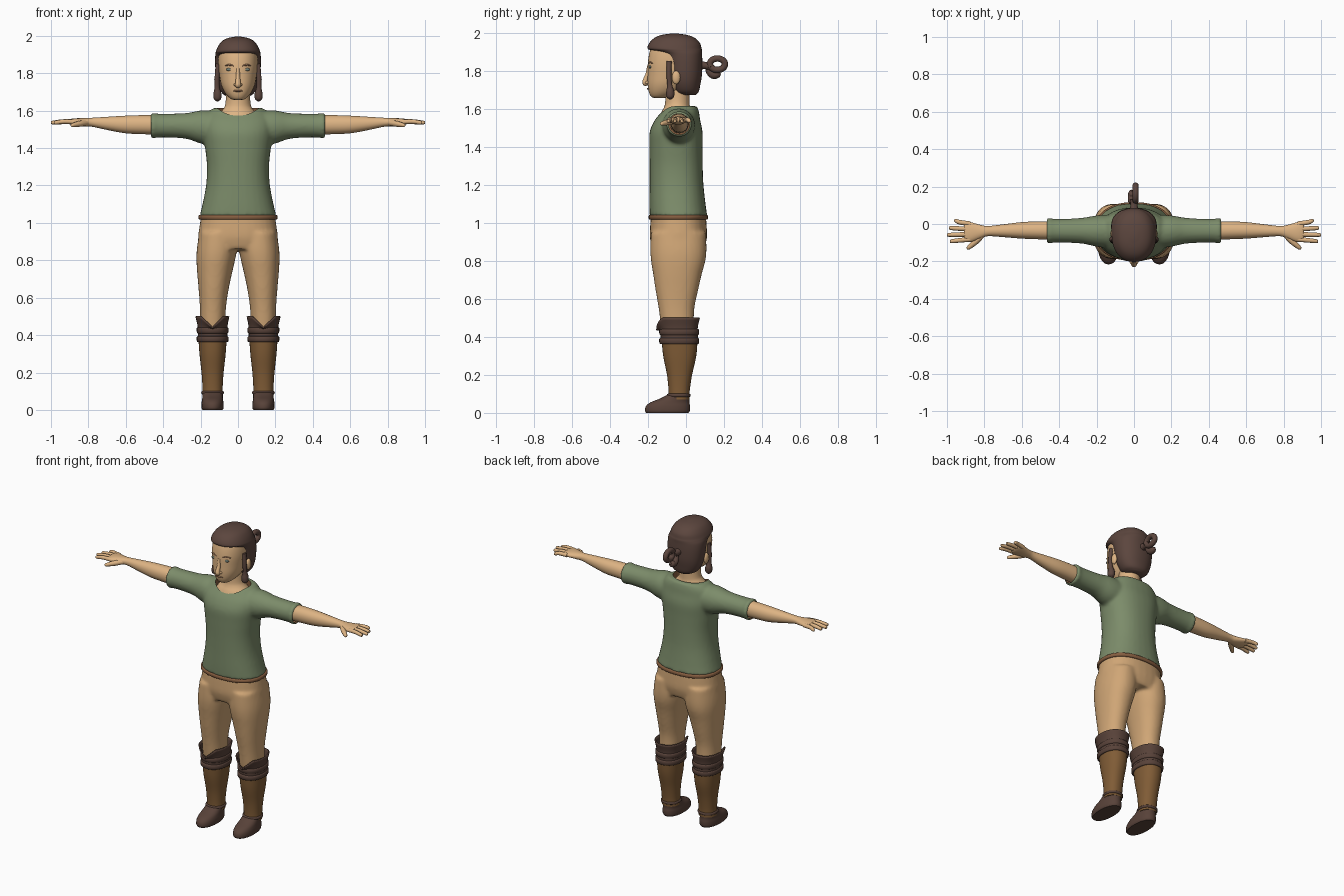
import bpy, bmesh, math
from mathutils import Vector


def colour(name, *rgb):
    m = bpy.data.materials.new(name)
    m.diffuse_color = [((c / 255 + .055) / 1.055) ** 2.4 for c in rgb] + [1]
    return m


SKIN = colour("skin", 222, 180, 132)
PANTS = colour("tan cloth", 208, 166, 118)
SHIRT = colour("green cloth", 124, 140, 106)
HAIR = colour("brown hair", 92, 70, 62)
DARK = colour("dark leather", 88, 66, 57)
BOOT = colour("boot leather", 128, 92, 54)
BELT = colour("belt leather", 134, 94, 64)
EYE = colour("grey green eye", 118, 132, 122)
BROW = colour("brow and lip", 176, 132, 98)


def make(name, bm, mat, mirror=False):
    bmesh.ops.recalc_face_normals(bm, faces=bm.faces)
    me = bpy.data.meshes.new(name)
    bm.to_mesh(me)
    bm.free()
    me.materials.append(mat)
    ob = bpy.data.objects.new(name, me)
    bpy.context.collection.objects.link(ob)
    if mirror:
        ob.modifiers.new("mirror", 'MIRROR').use_mirror_merge = False
    return ob


def smooth_path(pts, steps):
    """Catmull-Rom through tuples of any length."""
    P = [Vector(p) for p in pts]
    P = [2 * P[0] - P[1]] + P + [2 * P[-1] - P[-2]]
    out = []
    for a, b, c, d in zip(P, P[1:], P[2:], P[3:]):
        for i in range(steps):
            t = i / steps
            out.append(.5 * (2 * b + (c - a) * t + (2 * a - 5 * b + 4 * c - d) * t * t
                             + (3 * b - a - 3 * c + d) * t ** 3))
    return out + [P[-2]]


def loft(name, rings, mat, axis='z', n=2.2, sides=32, steps=4, mirror=False, cap=True, warp=None):
    """Rings are (position on axis, centre 1, centre 2, radius 1, radius 2)."""
    bm = bmesh.new()
    rows = []
    for t, c1, c2, r1, r2 in smooth_path(rings, steps):
        row = []
        for i in range(sides):
            a = 2 * math.pi * i / sides
            c, s = math.cos(a), math.sin(a)
            u = c1 + r1 * math.copysign(abs(c) ** (2 / n), c)
            v = c2 + r2 * math.copysign(abs(s) ** (2 / n), s)
            p = (u, v, t) if axis == 'z' else (t, u, v)
            row.append(bm.verts.new(warp(*p) if warp else p))
        rows.append(row)
    for A, B in zip(rows, rows[1:]):
        for i in range(sides):
            j = (i + 1) % sides
            bm.faces.new((A[i], A[j], B[j], B[i]))
    if cap:
        bm.faces.new(rows[0])
        bm.faces.new(rows[-1])
    return make(name, bm, mat, mirror)


def tube(name, pts, mat, mirror=False, sides=12, steps=5):
    """Round tube along points (x, y, z, radius), with pinched round ends."""
    path = smooth_path(pts, steps)
    bm = bmesh.new()
    rows = []
    side = None
    for k, p in enumerate(path):
        d = (path[min(k + 1, len(path) - 1)].to_3d() - path[max(k - 1, 0)].to_3d()).normalized()
        if side is None:
            side = d.orthogonal()
        side = (side - d * side.dot(d)).normalized()
        up = d.cross(side)
        rows.append([bm.verts.new(p.to_3d() + p[3] * (side * math.cos(a) + up * math.sin(a)))
                     for a in (2 * math.pi * i / sides for i in range(sides))])
    for A, B in zip(rows, rows[1:]):
        for i in range(sides):
            j = (i + 1) % sides
            bm.faces.new((A[i], A[j], B[j], B[i]))
    bm.faces.new(rows[0])
    bm.faces.new(rows[-1])
    return make(name, bm, mat, mirror)


def blob(name, loc, size, mat, mirror=False):
    bm = bmesh.new()
    bmesh.ops.create_uvsphere(bm, u_segments=20, v_segments=12, radius=1)
    bmesh.ops.scale(bm, vec=size, verts=bm.verts)
    bmesh.ops.translate(bm, vec=loc, verts=bm.verts)
    return make(name, bm, mat, mirror)


def bake(ob):
    dg = bpy.context.evaluated_depsgraph_get()
    me = bpy.data.meshes.new_from_object(ob.evaluated_get(dg))
    ob.modifiers.clear()
    ob.data = me


def fuse(a, b):
    """Blend two closed shapes into one smooth skin."""
    bake(b)
    with bpy.context.temp_override(active_object=a, object=a, selected_editable_objects=[a, b],
                                   selected_objects=[a, b]):
        bpy.ops.object.join()
    r = a.modifiers.new("remesh", 'REMESH')
    r.mode, r.voxel_size = 'VOXEL', .01
    s = a.modifiers.new("smooth", 'SMOOTH')
    s.factor, s.iterations = .5, 6
    return a


# Shirt: torso and sleeves blended, neck and sleeve openings cut out
shirt = loft("shirt", [(1.035, 0, -.04, .206, .152), (1.1, 0, -.045, .19, .148), (1.2, 0, -.05, .171, .142),
                       (1.3, 0, -.052, .166, .14), (1.4, 0, -.053, .176, .14), (1.48, 0, -.052, .187, .139),
                       (1.54, 0, -.045, .187, .12), (1.585, 0, -.03, .165, .098), (1.615, 0, -.025, .13, .083)],
             SHIRT, n=2.3)
sleeve = loft("sleeve", [(.08, -.04, 1.505, .09, .09), (.19, -.038, 1.512, .085, .09), (.27, -.036, 1.518, .07, .07),
                         (.36, -.036, 1.52, .064, .064), (.435, -.036, 1.52, .064, .064),
                         (.445, -.036, 1.52, .068, .068), (.468, -.036, 1.52, .068, .068)], SHIRT, 'x', 2, mirror=True)
fuse(shirt, sleeve)
neck_hole = loft("neck_cutter", [(1.52, 0, -.05, .115, .088), (1.8, 0, -.05, .115, .088)], BELT, n=2, steps=1)
arm_hole = loft("sleeve_cutter", [(.41, -.036, 1.52, .056, .056), (.6, -.036, 1.52, .056, .056)],
                BELT, 'x', 2, steps=1, mirror=True)
for cutter in (neck_hole, arm_hole):
    cutter.hide_render = True
    b = shirt.modifiers.new("opening", 'BOOLEAN')
    b.operation, b.solver, b.object = 'DIFFERENCE', 'EXACT', cutter
    b.material_mode = 'TRANSFER'
bake(shirt)
for cutter in (neck_hole, arm_hole):
    bpy.data.objects.remove(cutter)

# Trousers and belt
hips = loft("trousers", [(1.045, 0, -.04, .197, .144), (.98, 0, -.04, .206, .149), (.92, 0, -.04, .213, .15),
                         (.86, 0, -.04, .205, .135)], PANTS, n=2.3)
leg = loft("leg", [(.95, .108, -.04, .1, .145), (.86, .113, -.04, .107, .148), (.8, .119, -.041, .103, .143),
                   (.73, .125, -.045, .093, .128), (.65, .13, -.048, .081, .113), (.55, .134, -.05, .07, .094),
                   (.45, .136, -.045, .067, .086), (.38, .136, -.04, .064, .08)], PANTS, mirror=True)
bake(fuse(hips, leg))
loft("belt", [(1.017, 0, -.04, .204, .15), (1.022, 0, -.04, .211, .156), (1.037, 0, -.04, .211, .156),
              (1.042, 0, -.04, .205, .15)], BELT, n=2.3, sides=48, steps=2)

# Boots: shaft, notched cuff, straps, shoe
loft("boot_shaft", [(.07, .136, -.037, .055, .055), (.12, .136, -.036, .054, .056), (.2, .136, -.034, .059, .066),
                    (.3, .136, -.033, .07, .087), (.4, .136, -.034, .077, .096)], BOOT, mirror=True)


def notch(x, y, z):
    if y < -.06:
        z -= .065 * max(0, 1 - abs(x - .137) / .065) * min(1, max(0, (z - .43) / .07))
    return x, y, z


cuff = loft("boot_cuff", [(.365, .136, -.034, .078, .097), (.41, .136, -.036, .079, .098),
                          (.45, .136, -.038, .08, .1), (.5, .137, -.042, .091, .115)],
            DARK, sides=48, mirror=True, cap=False, warp=notch)
cuff.modifiers.new("thickness", 'SOLIDIFY').thickness = .008
for z in (.378, .425):
    loft("cuff_strap", [(z - .016, .136, -.036, .079, .098), (z - .011, .136, -.036, .084, .104),
                        (z + .011, .136, -.036, .085, .105), (z + .016, .136, -.036, .08, .099)],
         DARK, steps=2, mirror=True)
loft("shoe", [(0, .136, -.098, .054, .112), (.012, .136, -.098, .059, .118), (.035, .136, -.095, .059, .116),
              (.055, .136, -.085, .056, .103), (.075, .136, -.06, .054, .078), (.095, .136, -.04, .054, .059)],
     DARK, mirror=True)
loft("ankle_strap", [(.083, .136, -.038, .054, .056), (.087, .136, -.038, .06, .062),
                     (.097, .136, -.038, .06, .062), (.101, .136, -.038, .054, .056)], DARK, steps=2, mirror=True)

# Arms and hands
loft("arm", [(.4, -.035, 1.523, .05, .052), (.5, -.034, 1.525, .048, .051), (.6, -.034, 1.526, .044, .047),
             (.7, -.036, 1.532, .034, .035), (.78, -.038, 1.538, .027, .024), (.82, -.041, 1.538, .036, .022),
             (.87, -.043, 1.54, .052, .019), (.9, -.041, 1.541, .052, .014), (.908, -.041, 1.541, .044, .008)],
     SKIN, 'x', 2.1, mirror=True)
for y0, y1, tip in ((.001, .017, .962), (-.027, -.022, .99), (-.055, -.058, 1.0), (-.082, -.092, .985)):
    tube("finger", [(.875, y0, 1.54, .013), (.93, (y0 + y1) / 2, 1.542, .0125), (tip - .01, y1, 1.536, .0105),
                    (tip - .003, y1, 1.535, .007), (tip, y1, 1.535, .002)], SKIN, True, 10, 3)
tube("thumb", [(.81, -.058, 1.535, .015), (.845, -.093, 1.53, .016), (.875, -.119, 1.524, .0125),
               (.888, -.13, 1.521, .009), (.892, -.134, 1.52, .003)], SKIN, True, 10, 3)

# Neck and head
loft("neck", [(1.525, 0, -.05, .12, .092), (1.56, 0, -.05, .116, .088), (1.585, 0, -.049, .1, .079),
              (1.61, 0, -.047, .078, .068), (1.64, 0, -.045, .067, .064), (1.72, 0, -.045, .062, .065)], SKIN, n=2)
loft("head", [(1.657, 0, -.14, .018, .025), (1.664, 0, -.135, .04, .048), (1.69, 0, -.112, .066, .084),
              (1.73, 0, -.09, .087, .112), (1.78, 0, -.075, .098, .127), (1.85, 0, -.066, .106, .134),
              (1.92, 0, -.06, .1, .125), (1.965, 0, -.06, .07, .09)], SKIN, n=2.2, sides=40)
tube("nose", [(0, -.196, 1.825, .009), (0, -.202, 1.785, .011), (0, -.213, 1.752, .014),
              (0, -.214, 1.737, .016), (0, -.203, 1.728, .01)], SKIN)
blob("nostril", (.014, -.203, 1.738), (.009, .012, .008), SKIN, True)
blob("lips", (0, -.194, 1.706), (.026, .012, .006), BROW)
blob("eye", (.046, -.188, 1.82), (.018, .007, .008), EYE, True)
tube("brow", [(.02, -.197, 1.838, .003), (.045, -.191, 1.845, .005), (.07, -.176, 1.841, .002)], BROW, True, 8, 4)
blob("ear", (.113, -.052, 1.765), (.014, .022, .036), SKIN, True)

# Hair: cap with a hairline step, side braids, looped tail
loft("hair_cap", [(1.672, 0, .005, .05, .045), (1.69, 0, .002, .082, .065), (1.73, 0, -.002, .105, .078),
                  (1.78, 0, -.006, .117, .09), (1.84, 0, -.01, .122, .096), (1.885, 0, -.022, .122, .107),
                  (1.905, 0, -.045, .12, .13), (1.917, 0, -.06, .118, .142), (1.945, 0, -.06, .106, .134),
                  (1.972, 0, -.06, .085, .108), (1.988, 0, -.061, .055, .07), (1.996, 0, -.062, .015, .02)],
     HAIR, n=2.2, sides=40)
tube("side_braid", [(.106, -.088, 1.85, .014), (.112, -.09, 1.78, .013), (.112, -.086, 1.725, .014),
                    (.11, -.083, 1.69, .022), (.11, -.083, 1.663, .02), (.11, -.083, 1.65, .006)], HAIR, True)
tube("tail_root", [(0, .06, 1.83, .026), (0, .1, 1.828, .02), (0, .13, 1.825, .022)], HAIR)
loop = [(.008, .165 + .04 * math.cos(a), 1.835 + .03 * math.sin(a), .017)
        for a in (math.pi * (1.15 - i * .22) for i in range(10))]
tube("tail_loop", loop, HAIR)
tube("tail_end", [(-.008, .115, 1.82, .015), (-.012, .125, 1.795, .02), (-.012, .145, 1.778, .021),
                  (-.012, .168, 1.782, .018), (-.012, .18, 1.79, .006)], HAIR)

# Smooth shading everywhere
bpy.ops.object.select_all(action='SELECT')
bpy.context.view_layer.objects.active = shirt
bpy.ops.object.shade_smooth_by_angle(angle=math.radians(45))
